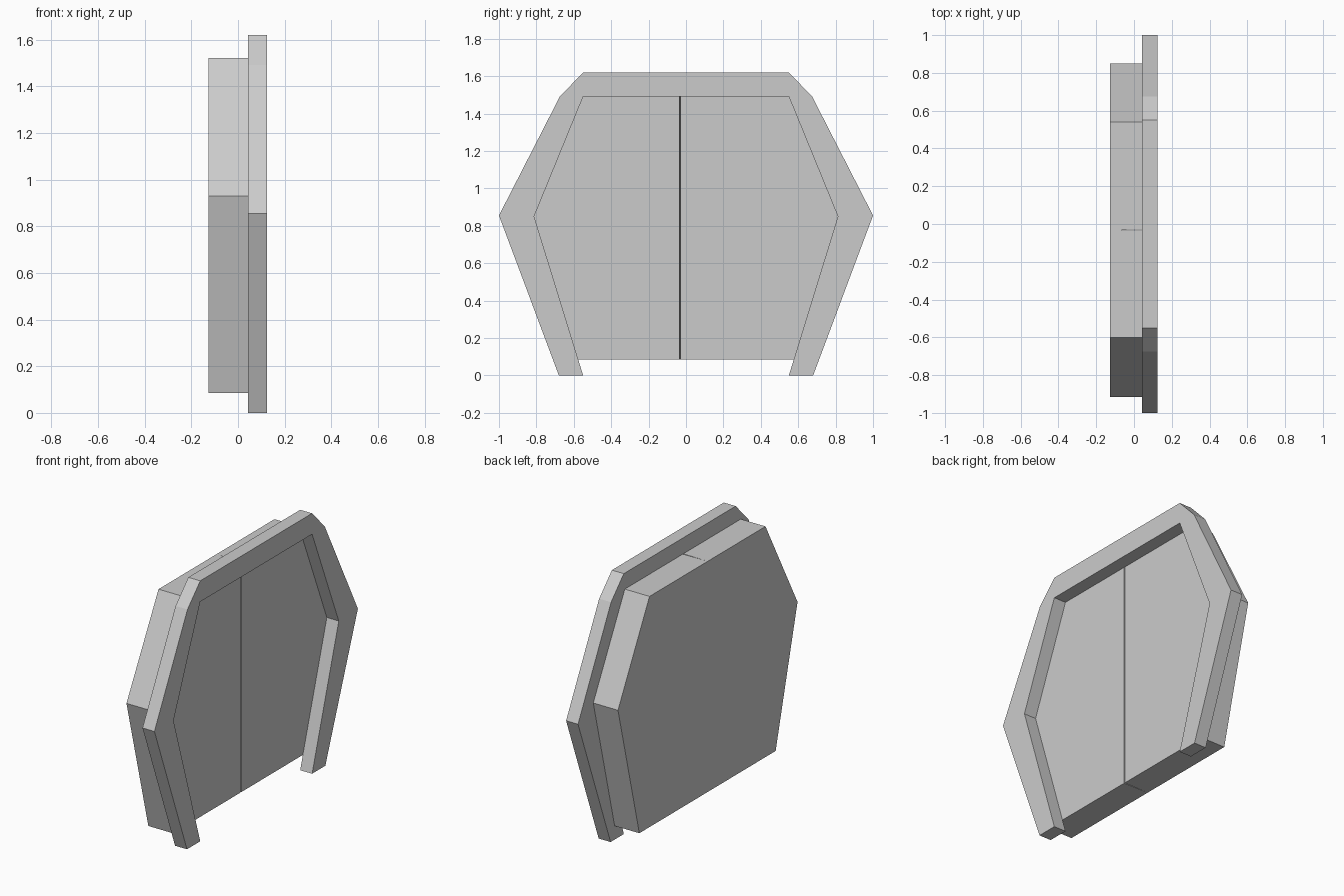
import bpy
import bmesh

if "Cube" in bpy.data.objects:
    bpy.data.objects.remove(bpy.data.objects["Cube"])


def prism(name, profile, x0, x1, seam=None, shift=0.0):
    """Extrude a (y, z) profile from x0 to x1; optionally ease the front seam edge."""
    bm = bmesh.new()
    face = bm.faces.new([bm.verts.new((x0, y, z)) for y, z in profile])
    result = bmesh.ops.extrude_face_region(bm, geom=[face], use_keep_orig=True)
    for v in result["geom"]:
        if isinstance(v, bmesh.types.BMVert):
            v.co.x = x1
            if seam is not None and abs(v.co.y - seam) < 1e-5:
                v.co.y += shift
    bmesh.ops.recalc_face_normals(bm, faces=bm.faces)
    mesh = bpy.data.meshes.new(name)
    bm.to_mesh(mesh)
    bm.free()
    obj = bpy.data.objects.new(name, mesh)
    bpy.context.collection.objects.link(obj)
    return obj


BACK, JOINT, FRONT = -0.127, 0.043, 0.125

# Door frame: open-bottomed arch, half profile mirrored across y
outer = [(0.68, 0), (1.0, 0.855), (0.675, 1.49), (0.55, 1.62)]
inner = [(0.55, 1.49), (0.812, 0.85), (0.55, 0)]


def mirrored(points):
    return [(-y, z) for y, z in reversed(points)]


prism("door_frame", outer + mirrored(outer) + mirrored(inner) + inner, JOINT, FRONT)

# Two door leaves meeting at a slightly off-centre seam
SEAM, LOW, HIGH = -0.032, 0.085, 1.52
right_leaf = [(SEAM, LOW), (0.64, LOW), (0.85, 0.93), (0.54, HIGH), (SEAM, HIGH)]
left_leaf = [(SEAM, LOW), (-0.70, LOW), (-0.915, 0.93), (-0.60, HIGH), (SEAM, HIGH)]
prism("right_door_leaf", right_leaf, BACK, JOINT, SEAM, 0.003)
prism("left_door_leaf", left_leaf, BACK, JOINT, SEAM, -0.003)
